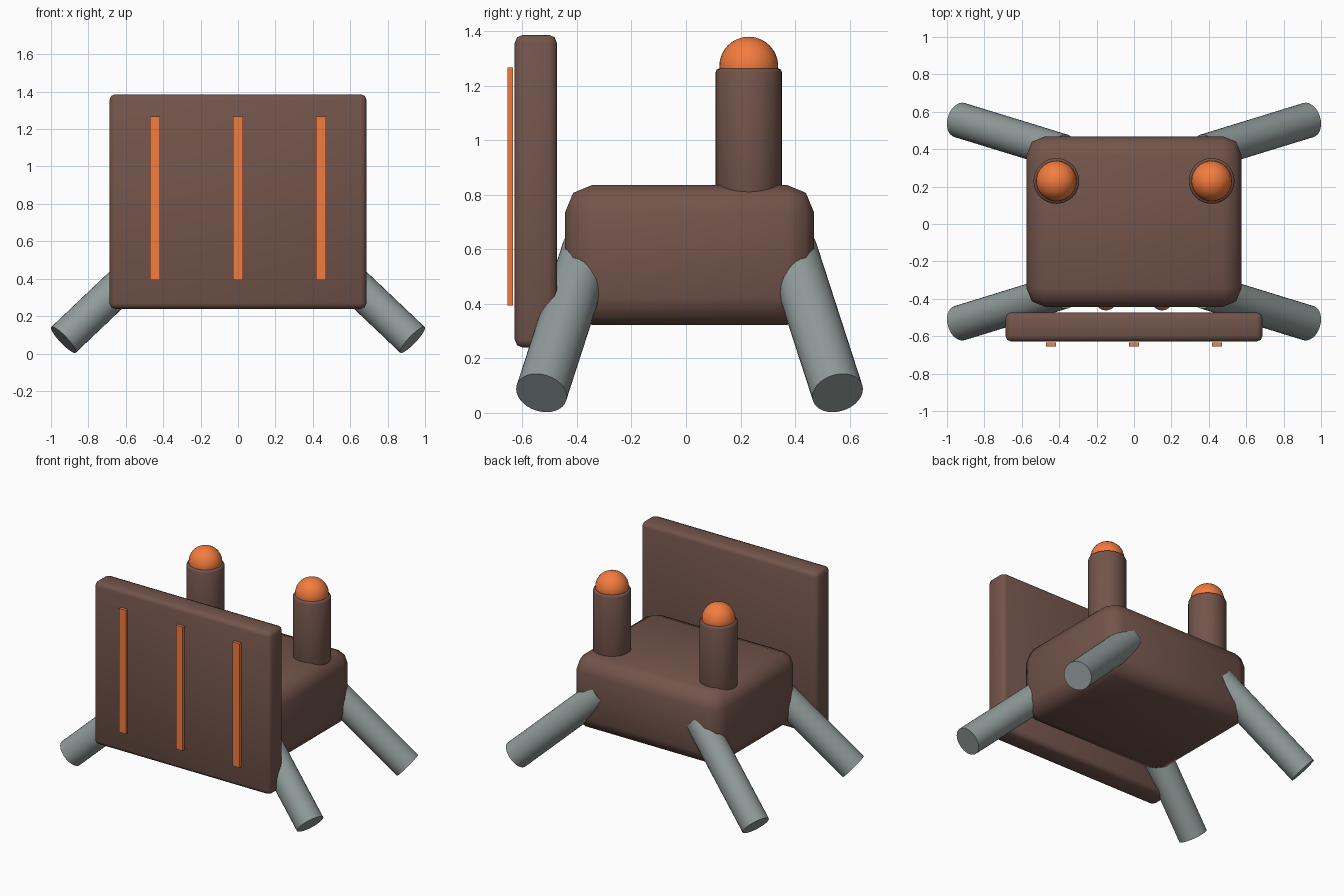
import bpy
from math import radians
from mathutils import Vector

if "Cube" in bpy.data.objects:
    bpy.data.objects.remove(bpy.data.objects["Cube"])


def material(name, rgb):
    m = bpy.data.materials.new(name)
    m.diffuse_color = (*rgb, 1)
    m.use_nodes = True
    m.node_tree.nodes["Principled BSDF"].inputs["Base Color"].default_value = m.diffuse_color
    return m


BROWN = material("brown", (0.17, 0.09, 0.07))
ORANGE = material("orange", (0.9, 0.2, 0.05))
GREY = material("grey", (0.28, 0.33, 0.32))


def finish(name, mat, bevel=0, segments=2):
    ob = bpy.context.object
    ob.name = name
    ob.data.materials.append(mat)
    if bevel:
        mod = ob.modifiers.new("bevel", "BEVEL")
        mod.width, mod.segments = bevel, segments
        mod.limit_method = "ANGLE"
        mod.angle_limit = radians(40)
        bpy.ops.object.modifier_apply(modifier=mod.name)
    bpy.ops.object.shade_smooth_by_angle(angle=radians(50))
    return ob


def box(name, lo, hi, mat, bevel=0):
    lo, hi = Vector(lo), Vector(hi)
    bpy.ops.mesh.primitive_cube_add(size=1, location=(lo + hi) / 2)
    bpy.context.object.scale = hi - lo
    bpy.ops.object.transform_apply(location=False, rotation=False, scale=True)
    return finish(name, mat, bevel)


def rod(name, a, b, radius, mat, bevel=0):
    a, b = Vector(a), Vector(b)
    bpy.ops.mesh.primitive_cylinder_add(
        vertices=32, radius=radius, depth=(b - a).length, location=(a + b) / 2,
        rotation=(b - a).to_track_quat("Z", "Y").to_euler())
    return finish(name, mat, bevel)


def ball(name, centre, radius, mat):
    bpy.ops.mesh.primitive_uv_sphere_add(
        segments=32, ring_count=16, radius=radius, location=centre)
    return finish(name, mat)


# Body and front shield
box("body", (-0.575, -0.443, 0.322), (0.575, 0.469, 0.836), BROWN, 0.1)
box("shield", (-0.687, -0.628, 0.239), (0.687, -0.473, 1.386), BROWN, 0.03)

# Stripes on the shield
for x in (-0.443, 0, 0.443):
    box("shield_stripe", (x - 0.027, -0.654, 0.393), (x + 0.027, -0.634, 1.266), ORANGE)

for s in (-1, 1):
    # Back towers with glowing domes
    rod("tower", (s * 0.415, 0.23, 0.74), (s * 0.415, 0.23, 1.263), 0.122, BROWN, 0.015)
    ball("tower_dome", (s * 0.415, 0.23, 1.271), 0.108, ORANGE)
    # Eyes behind the shield
    ball("eye", (s * 0.15, -0.405, 0.55), 0.057, ORANGE)
    # Splayed legs
    for name, t in (("front_leg", -1), ("back_leg", 1)):
        rod(name, (s * 0.38, 0.013 + t * 0.373, 0.598),
            (s * 0.933, 0.013 + t * 0.543, 0.073), 0.095, GREY)
